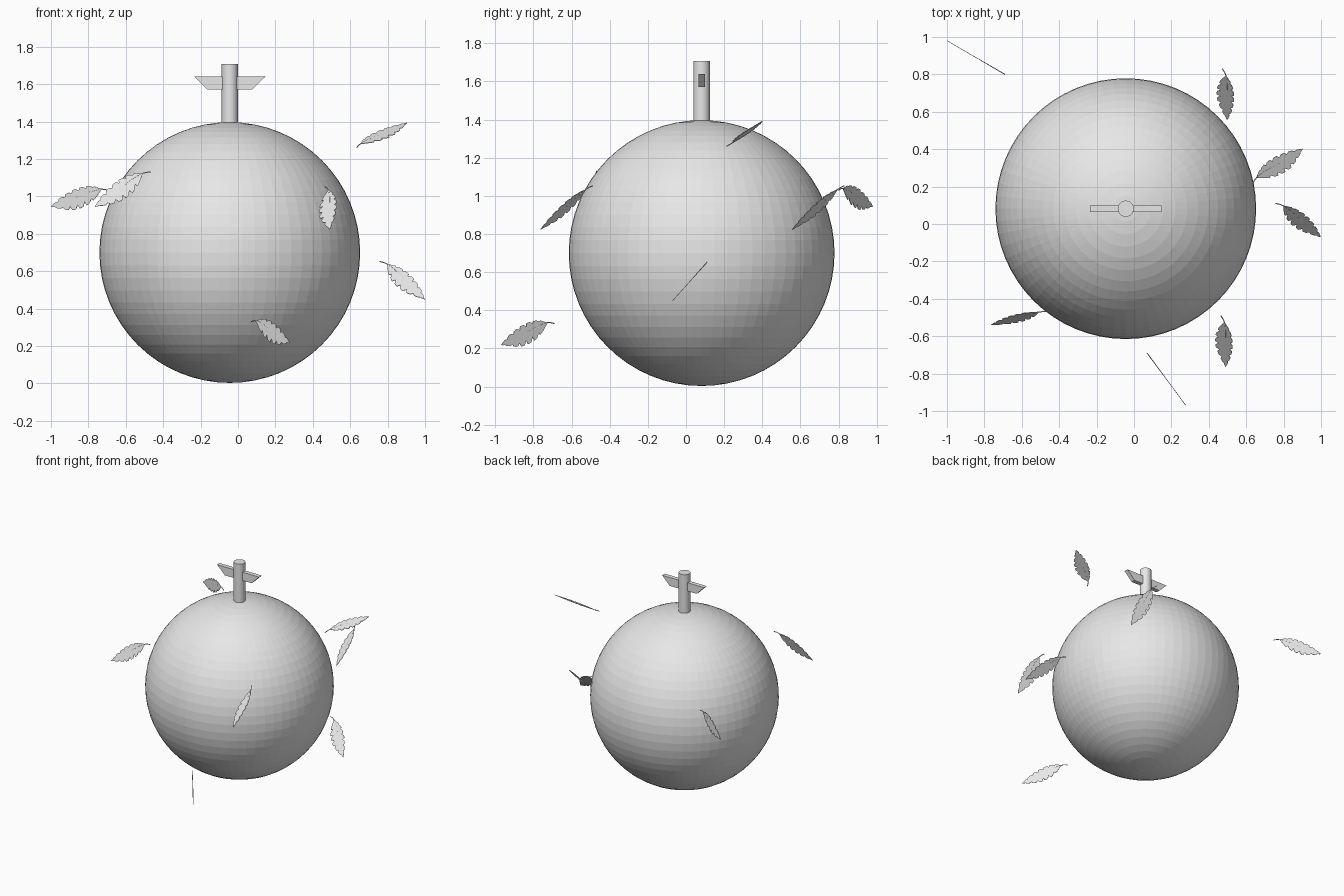
import bpy, bmesh
from mathutils import Vector, Matrix

if "Cube" in bpy.data.objects:
    bpy.data.objects.remove(bpy.data.objects["Cube"])

grey = bpy.data.materials.new("light grey")
grey.diffuse_color = (0.8, 0.8, 0.8, 1)
grey.use_nodes = True
grey.node_tree.nodes["Principled BSDF"].inputs["Base Color"].default_value = grey.diffuse_color

CX, CY = -0.044, 0.082


def link(name, data):
    ob = bpy.data.objects.new(name, data)
    bpy.context.collection.objects.link(ob)
    if not data.materials:
        data.materials.append(grey)
    return ob


def mesh_from(bm, name):
    bmesh.ops.recalc_face_normals(bm, faces=bm.faces[:])
    me = bpy.data.meshes.new(name)
    bm.to_mesh(me)
    bm.free()
    return me


def lerp(points, s):
    """Height of a polyline at position s."""
    for (a, b), (c, d) in zip(points, points[1:]):
        if s <= c:
            return b + (d - b) * (s - a) / (c - a)
    return points[-1][1]


# Ball
bm = bmesh.new()
bmesh.ops.create_uvsphere(bm, u_segments=64, v_segments=32, radius=0.697)
ball = link("ball", mesh_from(bm, "ball"))
ball.location = (CX, CY, 0.70)

# Stem on top of the ball
bpy.ops.mesh.primitive_cylinder_add(vertices=32, radius=0.043, depth=0.318,
                                    location=(CX, CY, 1.549))
stem = bpy.context.object
stem.name = "stem"
stem.data.materials.append(grey)
bpy.ops.object.shade_smooth_by_angle()

# Crossbar with slanted ends
bm = bmesh.new()
outline = [(-0.121, 1.572), (0.121, 1.572), (0.19, 1.64), (-0.19, 1.64)]
face = bm.faces.new([bm.verts.new((CX + x, CY - 0.017, z)) for x, z in outline])
ext = bmesh.ops.extrude_face_region(bm, geom=[face])
bmesh.ops.translate(bm, vec=(0, 0.034, 0),
                    verts=[g for g in ext["geom"] if isinstance(g, bmesh.types.BMVert)])
link("crossbar", mesh_from(bm, "crossbar"))

# Feather profile: position along the feather, sideways offset
LENGTH = 0.366
spine = [(0, 0), (0.022, 0.013), (0.05, 0.021), (0.1, 0.022), (0.17, 0.016),
         (0.25, 0.007), (0.32, 0.001), (LENGTH, 0)]
upper = [(0.05, 0.024), (0.09, 0.048), (0.14, 0.058), (0.2, 0.057),
         (0.25, 0.047), (0.3, 0.032), (0.34, 0.014), (LENGTH, 0)]
lower = [(0.05, 0.012), (0.09, -0.020), (0.145, -0.043), (0.19, -0.050), (0.23, -0.050),
         (0.265, -0.043), (0.3, -0.030), (0.34, -0.013), (LENGTH, 0)]

# Feather vane: two strips beside the spine, with notched outer edges
NOTCH = (0.66, 0.98, 1.0, 1.0)
STEPS = 28
bm = bmesh.new()
rows = []
for i in range(STEPS + 1):
    s = 0.05 + (LENGTH - 0.05) * i / STEPS
    mid_s = 0.04 + (LENGTH - 0.04) * (i / STEPS) ** 1.08   # barbs lean to the tip
    mid = lerp(spine, mid_s)
    row = []
    for edge, shift in ((upper, 0), (lower, 2)):
        k = NOTCH[(i + shift) % 4] if 2 < i < STEPS - 1 else 1
        x = mid_s + (s - mid_s) * k
        y = mid + (lerp(edge, s) - mid) * k
        row.append(bm.verts.new((x, y, 0)))
    row.insert(1, bm.verts.new((mid_s, mid, 0)))
    rows.append(row)
for a, b in zip(rows, rows[1:]):
    for j in range(2):
        bm.faces.new((a[j], a[j + 1], b[j + 1], b[j]))
bmesh.ops.remove_doubles(bm, verts=bm.verts[:], dist=0.00005)
vane_mesh = mesh_from(bm, "vane")

# Feather quill: thin tapered tube along the spine
quill_curve = bpy.data.curves.new("quill", "CURVE")
quill_curve.dimensions = "3D"
quill_curve.bevel_depth = 0.003
quill_curve.bevel_resolution = 1
quill_curve.use_fill_caps = True
line = quill_curve.splines.new("POLY")
line.points.add(len(spine) - 1)
for p, (s, t) in zip(line.points, spine):
    p.co = (s, t, 0, 1)
    p.radius = 1 - 0.75 * s / LENGTH

# Floating feathers: quill end, tip, direction of the convex side
feathers = [
    ((-0.69, 0.80, 1.03), (-1.0, 0.98, 0.945), (0, 0, 1)),
    ((-0.465, -0.468, 1.13), (-0.765, -0.54, 0.945), (-0.5, 0.3, 0.8)),
    ((0.472, 0.83, 1.053), (0.498, 0.556, 0.823), (0.88, -0.25, 0.37)),
    ((0.464, -0.49, 1.053), (0.49, -0.764, 0.823), (0.88, -0.25, 0.37)),
    ((0.635, 0.212, 1.26), (0.903, 0.402, 1.393), (-0.6, 0.75, 0.3)),
    ((0.757, 0.11, 0.652), (0.998, -0.07, 0.45), (0.75, 0.44, 0.49)),
    ((0.07, -0.69, 0.33), (0.277, -0.97, 0.218), (0, 0, 1)),
]
for i, (base, tip, side) in enumerate(feathers, 1):
    base, along = Vector(base), Vector(tip) - Vector(base)
    scale = along.length / LENGTH
    c = along.normalized()
    t = Vector(side)
    t = (t - c * t.dot(c)).normalized()
    rot = Matrix((c, t, c.cross(t))).transposed().to_4x4()
    place = Matrix.Translation(base) @ rot @ Matrix.Scale(scale, 4)
    vane = link(f"feather_vane_{i}", vane_mesh)
    vane.matrix_world = place
    solid = vane.modifiers.new("thickness", "SOLIDIFY")
    solid.thickness = 0.003
    solid.offset = 0
    quill = link(f"feather_quill_{i}", quill_curve)
    quill.matrix_world = place
